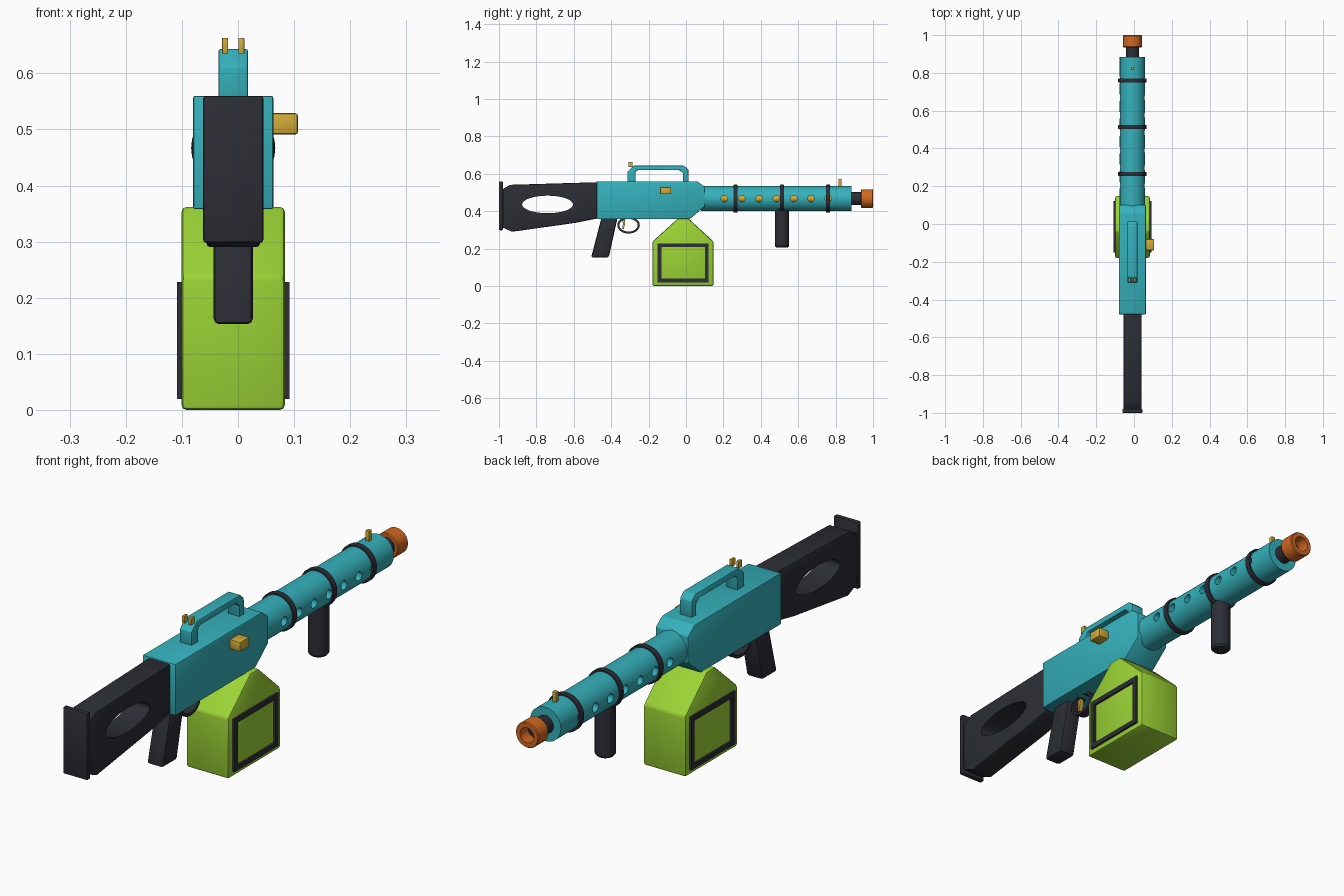
import bpy, bmesh, math
from mathutils import Vector

if "Cube" in bpy.data.objects:
    bpy.data.objects.remove(bpy.data.objects["Cube"])

CX = -0.0085   # the body's centre plane (the side knob shifts it off zero)
AXIS_Z = 0.467  # height of the barrel axis


def material(name, rgb):
    m = bpy.data.materials.new(name)
    m.diffuse_color = (*rgb, 1)
    m.use_nodes = True
    m.node_tree.nodes["Principled BSDF"].inputs["Base Color"].default_value = m.diffuse_color
    return m


TEAL = material("teal", (0.035, 0.44, 0.50))
LIME = material("lime", (0.328, 0.658, 0.036))
DARK = material("charcoal", (0.026, 0.026, 0.036))
GOLD = material("gold", (0.64, 0.40, 0.038))
ORANGE = material("orange", (0.64, 0.14, 0.015))


def finish(name, bm, mat):
    bmesh.ops.remove_doubles(bm, verts=bm.verts, dist=1e-5)
    bmesh.ops.recalc_face_normals(bm, faces=bm.faces)
    me = bpy.data.meshes.new(name)
    bm.to_mesh(me)
    bm.free()
    me.materials.append(mat)
    ob = bpy.data.objects.new(name, me)
    bpy.context.collection.objects.link(ob)
    return smooth(ob)


def smooth(ob):
    for p in ob.data.polygons:
        p.use_smooth = True
    ob.data.set_sharp_from_angle(angle=math.radians(32))
    return ob


def bake(ob):
    # turn the modifier result into the plain mesh
    dg = bpy.context.evaluated_depsgraph_get()
    me = bpy.data.meshes.new_from_object(ob.evaluated_get(dg))
    ob.modifiers.clear()
    ob.data = me
    return smooth(ob)


def prism(name, pts, half, mat, cx=CX, bevel=0.0):
    # side profile of (y, z) points extruded along x
    bm = bmesh.new()
    face = bm.faces.new([bm.verts.new((cx - half, y, z)) for y, z in pts])
    ext = bmesh.ops.extrude_face_region(bm, geom=[face])["geom"]
    bmesh.ops.translate(bm, vec=(2 * half, 0, 0),
                        verts=[v for v in ext if isinstance(v, bmesh.types.BMVert)])
    ob = finish(name, bm, mat)
    if bevel:
        mod = ob.modifiers.new("bevel", "BEVEL")
        mod.width, mod.segments, mod.limit_method = bevel, 2, "ANGLE"
        bake(ob)
    return ob


def lathe(name, profile, origin, axis, mat, closed=False, n=32):
    # (radius, distance) profile turned round the y or z axis
    bm = bmesh.new()
    rings = []
    for r, t in profile:
        ring = []
        for i in range(n):
            a = 2 * math.pi * i / n
            c, s = r * math.cos(a), r * math.sin(a)
            v = Vector((c, t, s)) if axis == "y" else Vector((c, s, t))
            ring.append(bm.verts.new(v + Vector(origin)))
        rings.append(ring)
    pairs = list(zip(rings, rings[1:])) + ([(rings[-1], rings[0])] if closed else [])
    for a, b in pairs:
        for i in range(n):
            j = (i + 1) % n
            bm.faces.new((a[i], a[j], b[j], b[i]))
    return finish(name, bm, mat)


def rect(y0, y1, z0, z1):
    return [(y0, z0), (y1, z0), (y1, z1), (y0, z1)]


def ellipse(y, z, ry, rz, n=32):
    return [(y + ry * math.cos(2 * math.pi * i / n),
             z + rz * math.sin(2 * math.pi * i / n)) for i in range(n)]


def cut(ob, outlines):
    # drill side profiles right through the part
    for pts in outlines:
        cutter = prism("cutter", pts, 0.3, ob.data.materials[0])
        cutter.hide_render = True
        mod = ob.modifiers.new("cut", "BOOLEAN")
        mod.object, mod.operation, mod.solver = cutter, "DIFFERENCE", "EXACT"
        bake(ob)
        bpy.data.objects.remove(cutter)
    return ob


# Receiver and carry handle
prism("receiver", [(-0.478, 0.358), (0.02, 0.358), (0.10, 0.425), (0.10, 0.53),
                   (0.06, 0.56), (-0.478, 0.56)], 0.0715, TEAL, bevel=0.004)
prism("carry_handle", [(-0.313, 0.55), (-0.313, 0.612), (-0.28, 0.643), (-0.01, 0.643),
                       (0.013, 0.622), (0.013, 0.55), (-0.016, 0.55), (-0.016, 0.602),
                       (-0.034, 0.619), (-0.26, 0.619), (-0.27, 0.608), (-0.27, 0.55)],
      0.026, TEAL, bevel=0.003)

# Stock with its oval opening, and the butt plate
stock = prism("stock", [(-0.985, 0.315), (-0.93, 0.29), (-0.595, 0.337), (-0.47, 0.362),
                        (-0.47, 0.555), (-0.94, 0.541), (-0.985, 0.515)],
              0.0475, DARK, bevel=0.006)
cut(stock, [ellipse(-0.74, 0.436, 0.136, 0.047)])
prism("butt_plate", rect(-1.0, -0.979, 0.298, 0.56), 0.0535, DARK, bevel=0.005)

# Pistol grip, trigger guard and trigger
prism("pistol_grip", [(-0.452, 0.365), (-0.366, 0.365), (-0.413, 0.153), (-0.507, 0.153)],
      0.035, DARK, bevel=0.01)
guard = prism("trigger_guard", ellipse(-0.307, 0.325, 0.06, 0.045), 0.018, DARK)
cut(guard, [ellipse(-0.307, 0.325, 0.049, 0.034)])
prism("trigger", [(-0.345, 0.365), (-0.325, 0.365), (-0.325, 0.335), (-0.333, 0.305),
                  (-0.341, 0.305), (-0.337, 0.335)], 0.008, GOLD)

# Perforated shroud with a core rod showing in the holes
shroud = lathe("barrel_shroud", [(0, 0.08), (0.067, 0.08), (0.067, 0.885), (0, 0.885)],
               (CX, 0, AXIS_Z), "y", TEAL)
cut(shroud, [ellipse(0.205 + 0.0927 * i, AXIS_Z, 0.018, 0.018, 16) for i in range(7)])
lathe("core_rod", [(0, 0.15), (0.019, 0.15), (0.019, 0.82), (0, 0.82)],
      (CX, 0, AXIS_Z), "y", GOLD, n=16)
for i, y in enumerate((0.265, 0.513, 0.76)):
    lathe(f"shroud_band_{i + 1}", [(0.060, -0.011), (0.073, -0.011), (0.075, -0.008),
                                   (0.075, 0.008), (0.073, 0.011), (0.060, 0.011)],
          (CX, y, AXIS_Z), "y", DARK, closed=True)

# Barrel end and hollow muzzle
lathe("barrel", [(0, 0.87), (0.035, 0.87), (0.035, 0.95), (0, 0.95)],
      (CX, 0, AXIS_Z), "y", DARK)
lathe("muzzle", [(0.030, 0.935), (0.047, 0.935), (0.05, 0.939), (0.05, 0.996),
                 (0.047, 1.0), (0.030, 1.0)], (CX, 0, AXIS_Z), "y", ORANGE, closed=True)

# Vertical front grip
lathe("front_grip", [(0, 0.205), (0.031, 0.205), (0.038, 0.213), (0.038, 0.43), (0, 0.43)],
      (CX, 0.513, 0), "z", DARK, n=24)

# Magazine box with a raised frame on both sides
prism("magazine", [(-0.179, 0.0), (0.147, 0.0), (0.147, 0.238), (0.012, 0.362),
                   (-0.042, 0.362), (-0.179, 0.238)], 0.092, LIME, bevel=0.009)
for side, name in ((-1, "left"), (1, "right")):
    frame = prism(f"magazine_frame_{name}", rect(-0.152, 0.121, 0.02, 0.228), 0.007, DARK,
                  cx=CX + side * 0.093)
    cut(frame, [rect(-0.131, 0.101, 0.039, 0.208)])

# Sights and charging knob
for side, name in ((-1, "left"), (1, "right")):
    prism(f"rear_sight_{name}", rect(-0.308, -0.286, 0.635, 0.663), 0.0055, GOLD,
          cx=CX + side * 0.0145, bevel=0.0015)
prism("front_sight", rect(0.815, 0.832, 0.525, 0.573), 0.008, GOLD, bevel=0.0015)
prism("charging_knob", rect(-0.139, -0.08, 0.491, 0.529), 0.025, GOLD, cx=0.082, bevel=0.005)
